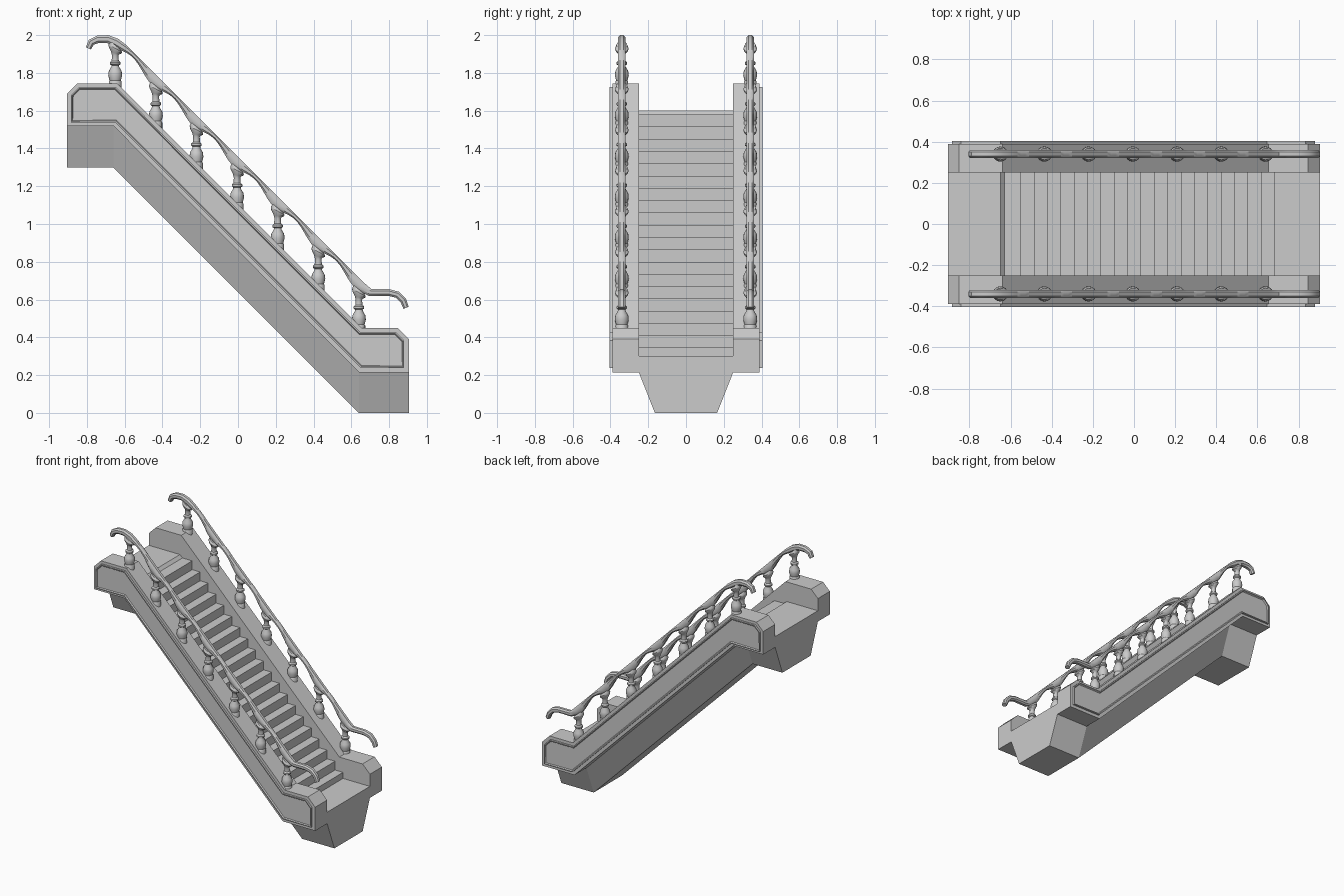
import bpy, bmesh, math

if "Cube" in bpy.data.objects:
    bpy.data.objects.remove(bpy.data.objects["Cube"])

YR = 0.34          # handrail and baluster offset
STEP = 0.065


def finish(name, bm, mirror=False, smooth=False):
    bmesh.ops.recalc_face_normals(bm, faces=bm.faces)
    me = bpy.data.meshes.new(name)
    bm.to_mesh(me)
    bm.free()
    ob = bpy.data.objects.new(name, me)
    bpy.context.collection.objects.link(ob)
    if mirror:
        m = ob.modifiers.new("mirror", 'MIRROR')
        m.use_axis = (False, True, False)
        m.use_mirror_merge = False
    if smooth:
        bpy.ops.object.select_all(action='DESELECT')
        ob.select_set(True)
        bpy.context.view_layer.objects.active = ob
        bpy.ops.object.shade_smooth_by_angle(angle=math.radians(35))
    return ob


def prism(bm, outline, y0, y1):
    """Extrude an x-z outline between two y planes."""
    a = [bm.verts.new((x, y0, z)) for x, z in outline]
    b = [bm.verts.new((x, y1, z)) for x, z in outline]
    front = bm.faces.new(a)
    bm.faces.new(b[::-1])
    n = len(a)
    for i in range(n):
        j = (i + 1) % n
        bm.faces.new((a[i], b[i], b[j], a[j]))
    bmesh.ops.recalc_face_normals(bm, faces=bm.faces)
    return front


def loft(bm, rings, closed=True, caps=True):
    """Skin a list of coordinate rings."""
    rs = [[bm.verts.new(c) for c in r] for r in rings]
    n = len(rs[0])
    for a, b in zip(rs, rs[1:]):
        for i in range(n if closed else n - 1):
            j = (i + 1) % n
            bm.faces.new((a[i], a[j], b[j], b[i]))
    if caps:
        bm.faces.new(rs[0])
        bm.faces.new(rs[-1][::-1])


# side walls
wall = [(-.905, 1.69), (-.85, 1.745), (-.64, 1.745), (.655, .45), (.845, .45),
        (.905, .39), (.905, .215), (.64, .215), (-.66, 1.52), (-.905, 1.52)]
bm = bmesh.new()
prism(bm, wall, -.39, -.25)
finish("side_wall", bm, mirror=True)

# raised moulding frames on the outer wall faces
panel = [(-.885, 1.682), (-.842, 1.725), (-.648, 1.725), (.647, .428), (.835, .428),
         (.88, .382), (.88, .238), (.65, .238), (-.65, 1.538), (-.885, 1.538)]
bm = bmesh.new()
front = prism(bm, panel, -.404, -.388)
bmesh.ops.inset_region(bm, faces=[front], thickness=.008, depth=0)
bmesh.ops.inset_region(bm, faces=[front], thickness=.006, depth=-.008)
finish("side_panel", bm, mirror=True)

# steps with the two landings
steps = [(-.905, 1.60), (-.65, 1.60), (-.63, 1.58)]
for k in range(20):
    x, z = -.55 + STEP * k, 1.58 - STEP * k
    steps += [(x, z), (x, z - STEP if k < 19 else .30)]
steps += [(.905, .30), (.905, .215), (.64, .215), (-.66, 1.52), (-.905, 1.52)]
bm = bmesh.new()
prism(bm, steps, -.25, .25)
finish("steps_and_landings", bm)

# tapered underside trough
bm = bmesh.new()
loft(bm, [[(x, -.25, zt), (x, -.165, zb), (x, .165, zb), (x, .25, zt)]
          for x, zt, zb in [(-.905, 1.52, 1.30), (-.66, 1.52, 1.30),
                            (.64, .215, 0), (.905, .215, 0)]], closed=False)
finish("underside_trough", bm)

# turned balusters with capitals tilted to the slope
turned = [(.034, -.045, 0), (.034, .012, 0), (.030, .018, 0), (.037, .045, 0),
          (.034, .068, 0), (.021, .09, 0), (.020, .098, 0), (.028, .104, 0),
          (.028, .114, 0), (.019, .122, 0), (.017, .15, 0), (.022, .163, .3),
          (.034, .178, .5), (.036, .188, .55), (.028, .205, .8)]
for k in range(7):
    bx, bz = -.65 + .215 * k, 1.742 - .2155 * k
    rings = []
    for r, z, shear in turned:
        ring = []
        for i in range(16):
            a = math.tau * i / 16
            dx = r * math.cos(a)
            ring.append((bx + dx, -YR + r * math.sin(a), bz + z - shear * dx))
        rings.append(ring)
    bm = bmesh.new()
    loft(bm, rings)
    finish(f"baluster_{k + 1}", bm, mirror=True, smooth=True)

# handrail: straight top, scalloped underside, curled ends (x, z, half thickness)
path = [(-.792, 1.930, .015), (-.777, 1.962, .018), (-.742, 1.978, .020),
        (-.69, 1.979, .021), (-.645, 1.960, .023)]
n = 60
for i in range(n + 1):
    x = -.60 + 1.255 * i / n
    top = 1.357
    low = 1.303 - .022 * math.cos(math.tau * (x + .44) / .215)
    path.append((x, (top + low) / 2 - x, (top - low) / 2 / math.sqrt(2)))
path += [(.70, .637, .020), (.75, .637, .018), (.80, .637, .018),
         (.845, .625, .018), (.876, .593, .017), (.890, .556, .015)]
section = [(.5, 1), (1, .45), (1, -.45), (.5, -1), (-.5, -1), (-1, -.45), (-1, .45), (-.5, 1)]
rings = []
for i, (x, z, h) in enumerate(path):
    p, q = path[max(i - 1, 0)], path[min(i + 1, len(path) - 1)]
    tx, tz = q[0] - p[0], q[1] - p[1]
    if 5 <= i <= 5 + n:
        tx, tz = 1, -1
    d = math.hypot(tx, tz)
    nx, nz = -tz / d, tx / d
    rings.append([(x + nx * h * v, -YR + .019 * u, z + nz * h * v) for u, v in section])
bm = bmesh.new()
loft(bm, rings)
finish("handrail", bm, mirror=True, smooth=True)
